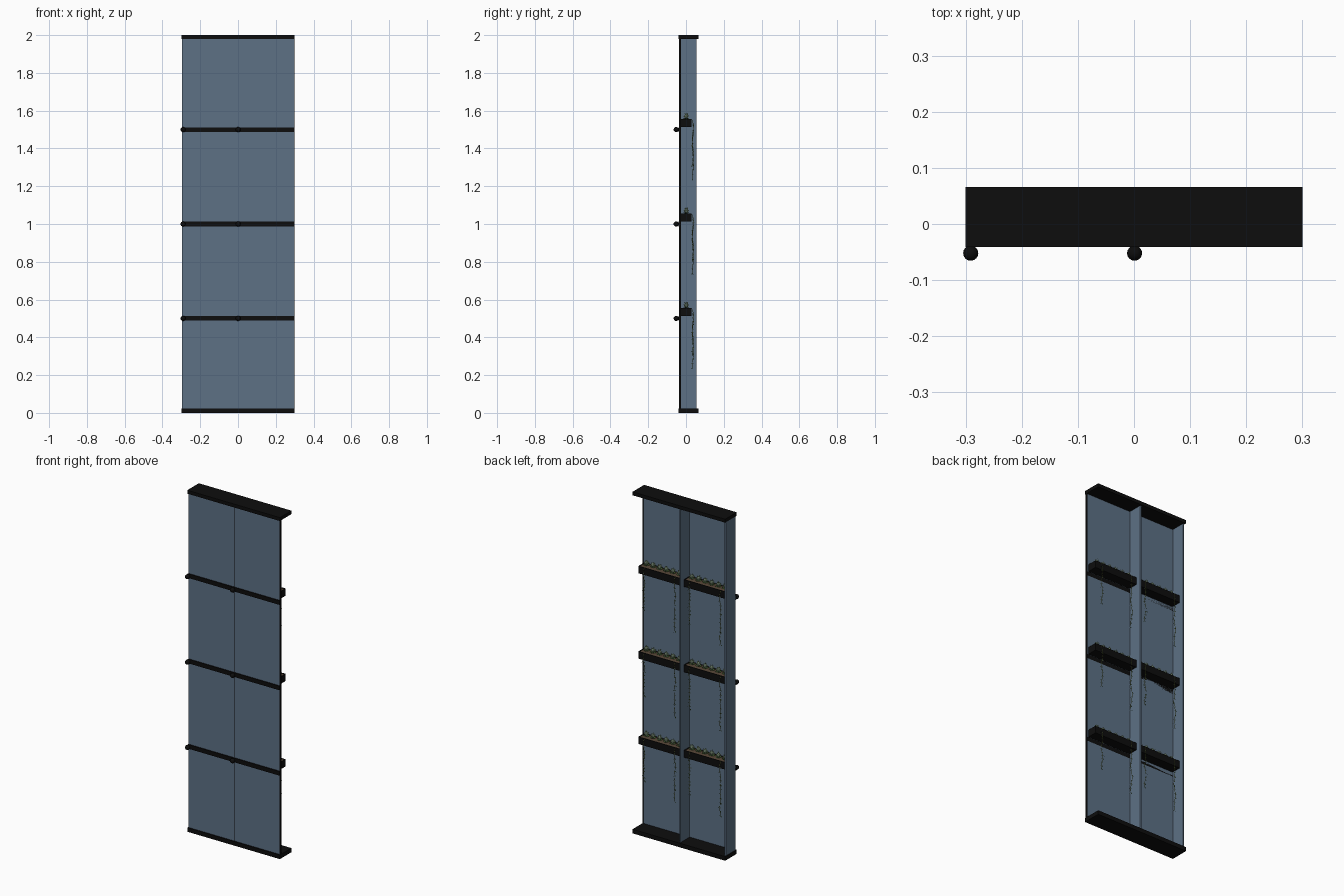
import bpy, bmesh, math, random
from mathutils import Vector, Matrix

if "Cube" in bpy.data.objects:
    bpy.data.objects.remove(bpy.data.objects["Cube"])

random.seed(4)


def material(name, rgb):
    m = bpy.data.materials.new(name)
    m.diffuse_color = (*rgb, 1)
    m.use_nodes = True
    m.node_tree.nodes["Principled BSDF"].inputs["Base Color"].default_value = m.diffuse_color
    return m


BLACK = material("black metal", (0.004, 0.004, 0.004))
GLASS = material("blue grey glass", (0.11, 0.165, 0.235))
SOIL = material("brown soil", (0.10, 0.065, 0.04))
PALE = material("pale green", (0.36, 0.50, 0.33))
GREEN = material("leaf green", (0.07, 0.14, 0.04))
OLIVE = material("olive stem", (0.16, 0.19, 0.05))


def finish(name, bm, mats):
    me = bpy.data.meshes.new(name)
    bm.to_mesh(me)
    bm.free()
    for m in mats:
        me.materials.append(m)
    ob = bpy.data.objects.new(name, me)
    bpy.context.collection.objects.link(ob)
    return ob


def add_box(bm, x, y, z, mat=0):
    """Box given as (min, max) on each axis."""
    size = [b - a for a, b in (x, y, z)]
    mid = [(a + b) / 2 for a, b in (x, y, z)]
    r = bmesh.ops.create_cube(bm, size=1, matrix=Matrix.Translation(mid) @ Matrix.Diagonal((*size, 1)))
    for f in {f for v in r["verts"] for f in v.link_faces}:
        f.material_index = mat


def box(name, x, y, z, mat):
    bm = bmesh.new()
    add_box(bm, x, y, z)
    return finish(name, bm, [mat])


def add_leaf(bm, base, direction, length, width, mat):
    """Pointed four-sided leaf growing from base."""
    d = Vector(direction).normalized()
    side = d.cross(Vector((0.13, 0.2, 1))).normalized() * width / 2
    up = side.cross(d).normalized() * width * 0.25
    base = Vector(base)
    mid = base + d * length * 0.55
    a, l, t, r = [bm.verts.new(p) for p in (base, mid + side + up, base + d * length, mid - side + up)]
    for f in (bm.faces.new((a, l, t)), bm.faces.new((a, t, r))):
        f.material_index = mat


# Head and base slabs
box("top_slab", (-0.3, 0.3), (-0.041, 0.066), (1.98, 2.0), BLACK)
box("bottom_slab", (-0.3, 0.3), (-0.041, 0.066), (0, 0.024), BLACK)

# Two glass panels, the fins behind them and the dark end strip
for name, x0, x1 in (("left", -0.297, -0.001), ("right", 0.001, 0.296)):
    box(name + "_glass_panel", (x0, x1), (-0.035, -0.028), (0.024, 1.98), GLASS)
for name, x in (("end", -0.293), ("middle", 0.0)):
    box(name + "_glass_fin", (x - 0.004, x + 0.004), (-0.028, 0.055), (0.024, 1.98), GLASS)
box("end_strip", (0.296, 0.3), (-0.037, -0.027), (0.024, 1.98), BLACK)
box("joint_strip", (-0.001, 0.001), (-0.035, -0.028), (0.024, 1.98), BLACK)


def planter(level, cx):
    """Open trough filled with soil."""
    bm = bmesh.new()
    x0, x1, y0, y1, z0, z1, t = cx - 0.14, cx + 0.14, -0.028, 0.03, level + 0.013, level + 0.055, 0.004
    add_box(bm, (x0, x1), (y0, y1), (z0, z0 + t))
    for y in (y0, y1 - t):
        add_box(bm, (x0, x1), (y, y + t), (z0 + t, z1))
    for x in (x0, x1 - t):
        add_box(bm, (x, x + t), (y0 + t, y1 - t), (z0 + t, z1))
    add_box(bm, (x0 + t, x1 - t), (y0 + t, y1 - t), (z0 + t, z1 - 0.003), 1)
    finish("planter", bm, [BLACK, SOIL])


def rosettes(level, cx):
    """Row of six small leafy plants."""
    bm = bmesh.new()
    for i in range(6):
        c = Vector((cx + (i - 2.5) * 0.043, 0.001, level + 0.054))
        for ring, (n, tilt, length) in enumerate(((8, 0.35, 0.021), (7, 0.9, 0.026), (5, 1.3, 0.034))):
            for k in range(n):
                a = math.tau * (k + ring * 0.5) / n + random.uniform(-0.2, 0.2)
                d = (math.cos(a) * math.cos(tilt), math.sin(a) * math.cos(tilt), math.sin(tilt))
                add_leaf(bm, c, d, length, 0.013, 1 if ring == 0 or k % 4 == 3 else 0)
        r = bmesh.ops.create_icosphere(bm, subdivisions=1, radius=0.011,
                                       matrix=Matrix.Translation(c + Vector((0, 0, 0.018))))
    finish("rosette_plants", bm, [PALE, GREEN])


def vine(level, x, length):
    """Thin trailing stem with small alternating leaves."""
    bm = bmesh.new()
    pts = [Vector((x, 0.022, level + 0.055)), Vector((x, 0.034, level + 0.05))]
    steps = 12
    for i in range(1, steps + 1):
        pts.append(Vector((x + 0.003 * math.sin(i * 1.3), 0.036 + 0.003 * math.sin(i * 0.9),
                           level + 0.05 - (length + 0.05) * i / steps)))
    rings = [[bm.verts.new(p + Vector((0.0013 * math.cos(a), 0.0013 * math.sin(a), 0)))
              for a in (0, math.tau / 3, math.tau * 2 / 3)] for p in pts]
    for r0, r1 in zip(rings, rings[1:]):
        for k in range(3):
            bm.faces.new((r0[k], r1[k], r1[(k + 1) % 3], r0[(k + 1) % 3]))
    for i, p in enumerate(pts[2:]):
        for s in (-1, 1):
            d = (s * random.uniform(0.4, 1), random.uniform(-0.4, 0.4), -0.8)
            add_leaf(bm, p, d, random.uniform(0.009, 0.014), 0.006, 1 + (i + s) % 3 // 2)
    finish("trailing_vine", bm, [OLIVE, GREEN, PALE])


# Three levels: front rail, round fixings, planters and greenery
for level in (0.5, 1.0, 1.5):
    box("front_rail", (-0.297, 0.297), (-0.041, -0.028), (level - 0.012, level + 0.012), BLACK)
    bm = bmesh.new()
    for x in (-0.291, 0.001):
        bmesh.ops.create_uvsphere(bm, u_segments=16, v_segments=10, radius=0.0135,
                                  matrix=Matrix.Translation((x, -0.052, level)))
        bmesh.ops.create_cone(bm, cap_ends=True, segments=12, radius1=0.006, radius2=0.006, depth=0.02,
                              matrix=Matrix.Translation((x, -0.04, level)) @ Matrix.Rotation(math.pi / 2, 4, "X"))
    ob = finish("round_fixings", bm, [BLACK])
    for p in ob.data.polygons:
        p.use_smooth = len(p.vertices) < 5
    for cx in (-0.147, 0.148):
        planter(level, cx)
        rosettes(level, cx)
        vine(level, cx + 0.1, 0.19)
        vine(level, cx - 0.1, 0.26)
